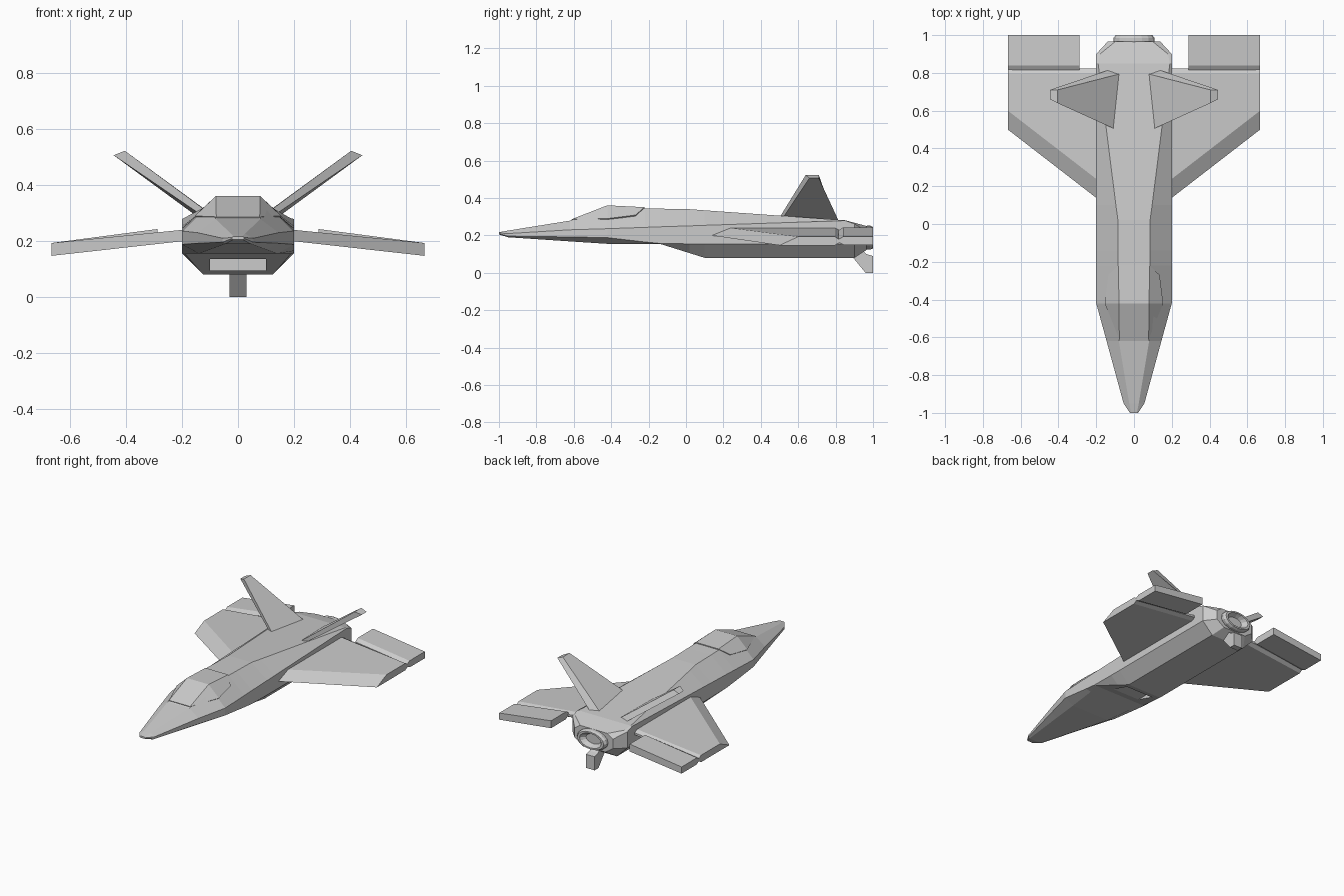
import bpy, bmesh, math

if "Cube" in bpy.data.objects:
    bpy.data.objects.remove(bpy.data.objects["Cube"])


def make(name, verts, faces, mirror=False):
    me = bpy.data.meshes.new(name)
    me.from_pydata(verts, [], faces)
    bm = bmesh.new()
    bm.from_mesh(me)
    if mirror:
        geom = bmesh.ops.duplicate(bm, geom=bm.verts[:] + bm.edges[:] + bm.faces[:])["geom"]
        for v in geom:
            if isinstance(v, bmesh.types.BMVert):
                v.co.x *= -1
    bmesh.ops.recalc_face_normals(bm, faces=bm.faces)
    bm.to_mesh(me)
    bm.free()
    ob = bpy.data.objects.new(name, me)
    bpy.context.collection.objects.link(ob)
    return ob


def loft(name, rings, mirror=False, caps=True):
    """Skin a list of equally sized closed rings."""
    n, m = len(rings[0]), len(rings)
    verts = [p for r in rings for p in r]
    faces = [(i * n + j, i * n + (j + 1) % n, (i + 1) * n + (j + 1) % n, (i + 1) * n + j)
             for i in range(m - 1) for j in range(n)]
    if caps:
        faces += [tuple(range(n)), tuple(range((m - 1) * n, m * n))]
    return make(name, verts, faces, mirror)


# Fuselage: y, then half width / height of belly, side and deck
sections = [
    (-1.0, .018, .205, .022, .209, .213, .015, .217),
    (-.95, .045, .190, .055, .196, .210, .025, .226),
    (-.62, .105, .168, .145, .192, .230, .080, .279),
    (-.42, .140, .155, .200, .188, .236, .080, .355),
    (-.22, .165, .155, .200, .165, .243, .085, .345),
    (-.14, .190, .155, .200, .157, .246, .085, .343),
    (.02, .147, .105, .200, .155, .251, .085, .340),
    (.10, .125, .080, .200, .155, .254, .096, .334),
    (.85, .125, .080, .200, .155, .279, .190, .281),
    (.90, .125, .080, .200, .155, .262, .180, .268),
    (.965, .085, .122, .140, .160, .222, .100, .250),
]
rings = []
for y, xb, zb, xs, zl, zs, xt, zt in sections:
    half = [(xb, y, zb), (xs, y, zl), (xs, y, zs), (xt, y, zt)]
    rings.append(half + [(-x, y, z) for x, y, z in reversed(half)])
fuselage = loft("fuselage", rings)

# Intake slot in the sloping belly
bpy.ops.mesh.primitive_cube_add(size=1, location=(0, -.04, .115))
cutter = bpy.context.object
cutter.name = "intake_cutter"
cutter.scale = (.2, .24, .04)
cutter.hide_render = True
cutter.hide_set(True)
mod = fuselage.modifiers.new("intake", 'BOOLEAN')
mod.object = cutter
mod.operation = 'DIFFERENCE'
mod.solver = 'EXACT'

# Canopy: thin faceted panel over the cockpit
A, B, C = (.077, -.61, .283), (.078, -.42, .357), (.082, -.222, .347)
D, E = (.133, -.27, .306), (.152, -.42, .287)
pts = [A, B, C, D, E] + [(-x, y, z) for x, y, z in (A, B, C, D, E)]
canopy = make("canopy", pts, [(0, 1, 4), (1, 2, 3, 4), (5, 9, 6), (6, 9, 8, 7),
                              (0, 5, 6, 1), (1, 6, 7, 2)])
sol = canopy.modifiers.new("thickness", 'SOLIDIFY')
sol.thickness = .008
sol.offset = 0


# Wings and flaps: span-wise loft of bevelled slabs
def slab(x, front, chamfer, back, bottom, top):
    mid = (bottom + top) / 2
    return [(x, front, bottom), (x, front + chamfer, top), (x, back - .025, top),
            (x, back, mid + .007), (x, back, mid - .007), (x, back - .025, bottom)]


loft("wings", [slab(.15, .10, .10, .822, .205, .245),
               slab(.668, .50, .10, .822, .147, .193)], True)


def flap(x, bottom, top):
    mid = (bottom + top) / 2
    return [(x, .845, bottom), (x, .815, mid - .008), (x, .815, mid + .008),
            (x, .84, top), (x, 1.0, top), (x, 1.0, bottom)]


loft("flaps", [flap(.288, .194, .243), flap(.668, .149, .193)], True)

# Canted tail fins
loft("tail_fins", [
    [(.085, .495, .287), (.055, .80, .267), (.115, .822, .265), (.115, .51, .282)],
    [(.405, .64, .523), (.405, .71, .523), (.445, .71, .507), (.445, .66, .507)]], True)


# Exhaust nozzle: oval ring with a recessed bore
def oval(y, s, n=16):
    return [(.108 * s * math.cos(2 * math.pi * i / n), y,
             .188 + .064 * s * math.sin(2 * math.pi * i / n)) for i in range(n)]


loft("exhaust_nozzle", [oval(.95, .9), oval(.968, 1.0), oval(.985, 1.0), oval(1.0, .9),
                        oval(1.0, .74), oval(.985, .64), oval(.968, .5)])

# Tail hook below the exhaust
hook = [(.89, .085), (.96, 0), (1.0, 0), (1.0, .09), (.965, .10), (.93, .13)]
loft("tail_hook", [[(x, y, z) for y, z in hook] for x in (-.031, .031)])
